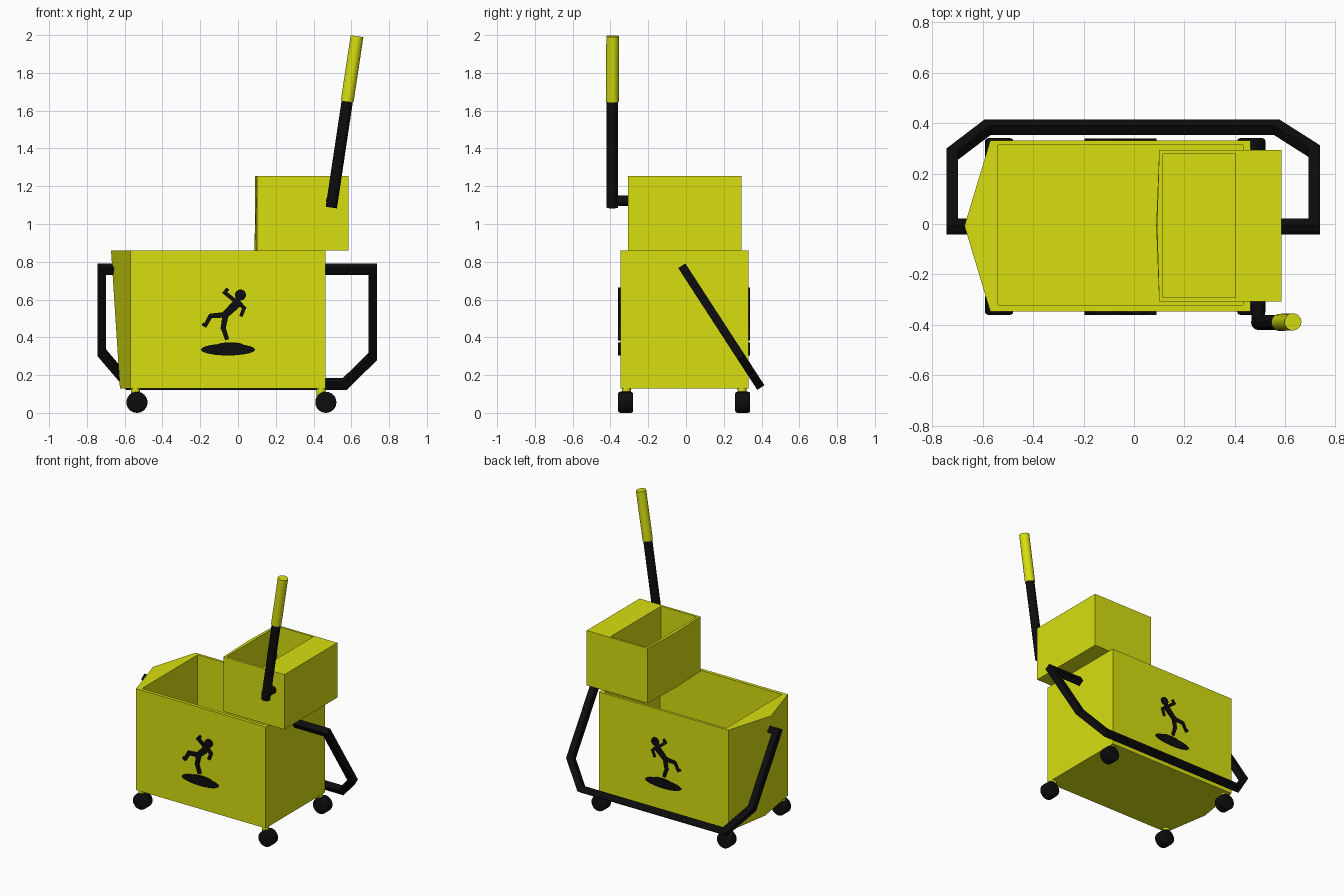
import bpy, bmesh, math
from mathutils import Vector

if "Cube" in bpy.data.objects:
    bpy.data.objects.remove(bpy.data.objects["Cube"])


def material(name, color):
    m = bpy.data.materials.new(name)
    m.diffuse_color = color
    m.use_nodes = True
    m.node_tree.nodes["Principled BSDF"].inputs["Base Color"].default_value = m.diffuse_color
    return m


YELLOW = material("yellow_plastic", (0.68, 0.74, 0.005, 1))
BLACK = material("black_plastic", (0.004, 0.004, 0.004, 1))


def finish(name, bm, mat):
    bmesh.ops.recalc_face_normals(bm, faces=bm.faces)
    me = bpy.data.meshes.new(name)
    bm.to_mesh(me)
    bm.free()
    ob = bpy.data.objects.new(name, me)
    bpy.context.collection.objects.link(ob)
    me.materials.append(mat)
    return ob


def smooth(ob):
    bpy.ops.object.select_all(action='DESELECT')
    bpy.context.view_layer.objects.active = ob
    ob.select_set(True)
    bpy.ops.object.shade_smooth_by_angle(angle=math.radians(35))


def tub(name, x0, x1, y0, y1, z0, z1, nose_low, nose_top, inner, floor):
    """Open box with a pointed -x end and a rectangular cavity."""
    bm = bmesh.new()
    ym = (y0 + y1) / 2

    def ring(z, pts):
        return [bm.verts.new((x, y, z)) for x, y in pts]

    def outline(nose):
        return [(x1, y0), (x1, y1), (x0, y1), (nose, ym), (x0, y0)]

    a, b, c, d = inner
    hole = [(b, c), (b, d), (a, d), (a, c)]
    low, top = ring(z0, outline(nose_low)), ring(z1, outline(nose_top))
    rim, base = ring(z1, hole), ring(floor, hole)
    bm.faces.new(low)
    bm.faces.new(base)
    for lo, hi in ((low, top), (base, rim)):
        n = len(lo)
        for i in range(n):
            j = (i + 1) % n
            bm.faces.new((lo[i], lo[j], hi[j], hi[i]))
    for i, j, k in ((0, 1, 1), (1, 2, 2)):
        bm.faces.new((top[i], top[j], rim[k], rim[i]))
    bm.faces.new((top[4], top[0], rim[0], rim[3]))
    bm.faces.new((top[2], top[3], top[4], rim[3], rim[2]))
    return finish(name, bm, YELLOW)


def rod(name, p, q, radius, mat, sides=24, bevel=0.0):
    p, q = Vector(p), Vector(q)
    bm = bmesh.new()
    bmesh.ops.create_cone(bm, cap_ends=True, segments=sides, radius1=radius,
                          radius2=radius, depth=(q - p).length)
    if bevel:
        caps = [e for e in bm.edges if abs(e.verts[0].co.z - e.verts[1].co.z) < 1e-5]
        bmesh.ops.bevel(bm, geom=caps, offset=bevel, segments=3, profile=0.5, affect='EDGES')
    rot = (q - p).to_track_quat('Z', 'Y').to_matrix()
    for v in bm.verts:
        v.co = rot @ v.co + (p + q) / 2
    ob = finish(name, bm, mat)
    smooth(ob)
    return ob


# Bucket and wringer
tub("bucket", -0.57, 0.462, -0.346, 0.331, 0.13, 0.86, -0.625, -0.672,
    (-0.54, 0.432, -0.322, 0.313), 0.16)
tub("wringer", 0.1, 0.585, -0.308, 0.294, 0.86, 1.255, 0.088, 0.091,
    (0.115, 0.403, -0.291, 0.279), 0.875)

# Lever with pivot and grip
foot, joint, tip = (0.494, -0.39, 1.087), (0.578, -0.39, 1.648), (0.63, -0.388, 1.994)
rod("lever_pivot", (0.493, -0.3, 1.123), (0.493, -0.4, 1.123), 0.027, BLACK)
rod("lever_arm", foot, joint, 0.03, BLACK)
rod("lever_grip", joint, tip, 0.034, YELLOW)

# Casters
for x, sx in ((-0.535, -0.543), (0.465, 0.44)):
    for y, sy in ((-0.32, -0.316), (0.3, 0.297)):
        rod("caster_wheel", (x, y - 0.04, 0.056), (x, y + 0.04, 0.056), 0.056, BLACK, 24, 0.012)
        rod("caster_stem", (sx, sy, 0.06), (sx, sy, 0.135), 0.024, YELLOW, 16)

# Carrying handle: square bar swept with mitred corners in a tilted plane
origin = Vector((0, -0.01, 0.76))
along = Vector((0, 0.394, -0.607))
length = along.length
along.normalize()
normal = Vector((0, -along.z, along.y))
path = [Vector(p) for p in ((-0.65, 0), (-0.72, 0), (-0.72, 0.73 * length), (-0.58, length),
                            (0.565, length), (0.714, 0.76 * length), (0.714, 0), (0.45, 0))]
h = 0.0225
bm = bmesh.new()
rings = []
for i, p in enumerate(path):
    d0 = (p - path[i - 1]).normalized() if i else (path[1] - p).normalized()
    d1 = (path[i + 1] - p).normalized() if i < len(path) - 1 else d0
    side0, side1 = Vector((-d0.y, d0.x)), Vector((-d1.y, d1.x))
    mitre = (side0 + side1) / (1 + side0.dot(side1))
    section = []
    for s, t in ((-h, -h), (h, -h), (h, h), (-h, h)):
        q = p + mitre * s
        section.append(bm.verts.new(origin + Vector((q.x, 0, 0)) + along * q.y + normal * t))
    rings.append(section)
for r, s in zip(rings, rings[1:]):
    for i in range(4):
        j = (i + 1) % 4
        bm.faces.new((r[i], r[j], s[j], s[i]))
bm.faces.new(rings[0])
bm.faces.new(rings[-1])
finish("carry_handle", bm, BLACK)


# Slipping figure sign, raised on both long sides
def slab(bm, pts, ya, yb):
    f = [bm.verts.new((x, ya, z)) for x, z in pts]
    b = [bm.verts.new((x, yb, z)) for x, z in pts]
    bm.faces.new(f)
    bm.faces.new(b[::-1])
    for i in range(len(f)):
        j = (i + 1) % len(f)
        bm.faces.new((f[i], f[j], b[j], b[i]))


def ellipse(cx, cz, rx, rz, n=24):
    return [(cx + rx * math.cos(2 * math.pi * i / n), cz + rz * math.sin(2 * math.pi * i / n))
            for i in range(n)]


def stroke(p, q, w0, w1):
    p, q = Vector(p), Vector(q)
    d = (q - p).normalized()
    s = Vector((-d.y, d.x))
    p, q = p - d * 0.008, q + d * 0.008
    return [tuple(p + s * w0), tuple(p - s * w0), tuple(q - s * w1), tuple(q + s * w1)]


shapes = [ellipse(0.013, 0.624, 0.029, 0.029),
          ellipse(-0.053, 0.335, 0.143, 0.031),
          ellipse(-0.04, 0.36, 0.07, 0.013)]
limbs = [((0.0, 0.585), (-0.065, 0.522), 0.024, 0.019),    # torso
         ((0.0, 0.59), (0.032, 0.555), 0.011, 0.01),       # front arm
         ((0.032, 0.555), (0.018, 0.518), 0.01, 0.009),
         ((-0.012, 0.59), (-0.07, 0.637), 0.011, 0.01),    # raised arm
         ((-0.07, 0.637), (-0.058, 0.652), 0.01, 0.009),
         ((-0.065, 0.525), (-0.078, 0.45), 0.017, 0.013),  # standing leg
         ((-0.078, 0.45), (-0.06, 0.395), 0.013, 0.011),
         ((-0.065, 0.52), (-0.145, 0.513), 0.015, 0.012),  # kicking leg
         ((-0.145, 0.513), (-0.172, 0.465), 0.012, 0.01),
         ((-0.172, 0.463), (-0.182, 0.468), 0.01, 0.008)]
shapes += [stroke(*l) for l in limbs]
for name, ya, yb in (("front_slip_sign", -0.361, -0.34), ("back_slip_sign", 0.338, 0.325)):
    bm = bmesh.new()
    for pts in shapes:
        slab(bm, pts, ya, yb)
    finish(name, bm, BLACK)
